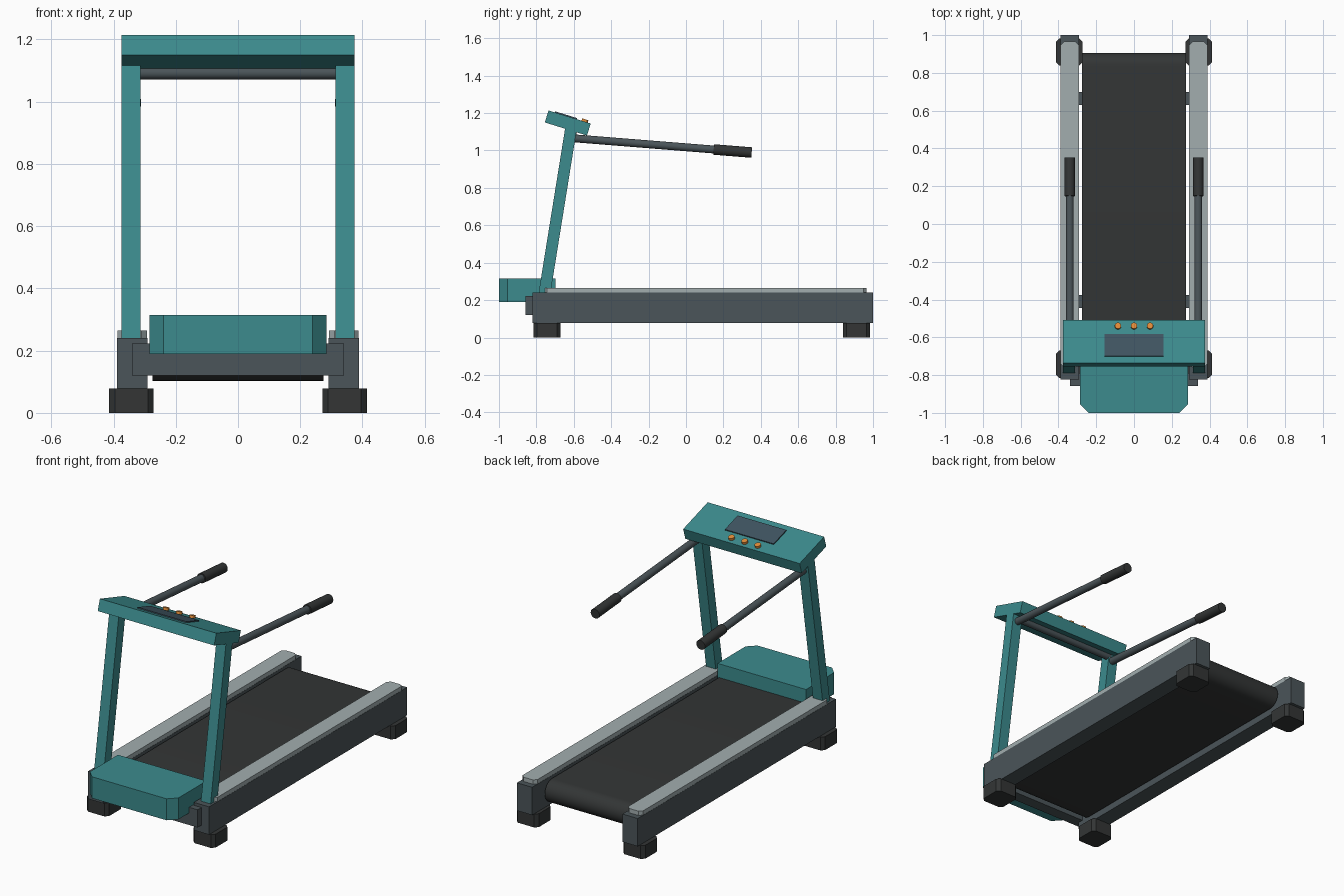
import bpy, bmesh, math
from mathutils import Vector, Matrix

if "Cube" in bpy.data.objects:
    bpy.data.objects.remove(bpy.data.objects["Cube"])


def mat(name, r, g, b):
    m = bpy.data.materials.new(name)
    m.diffuse_color = (r, g, b, 1)
    m.use_nodes = True
    m.node_tree.nodes["Principled BSDF"].inputs["Base Color"].default_value = m.diffuse_color
    return m


TEAL = mat("teal", 0.045, 0.26, 0.27)
FRAME = mat("frame_grey", 0.07, 0.09, 0.10)
RUBBER = mat("rubber", 0.033, 0.036, 0.036)
LIGHT = mat("light_grey", 0.36, 0.42, 0.43)
SCREEN = mat("screen", 0.05, 0.09, 0.12)
ORANGE = mat("orange", 0.75, 0.26, 0.04)


def finish(name, bm, material, smooth=False):
    bmesh.ops.recalc_face_normals(bm, faces=bm.faces)
    me = bpy.data.meshes.new(name)
    bm.to_mesh(me)
    bm.free()
    ob = bpy.data.objects.new(name, me)
    bpy.context.collection.objects.link(ob)
    me.materials.append(material)
    if smooth:
        bpy.ops.object.select_all(action='DESELECT')
        ob.select_set(True)
        bpy.context.view_layer.objects.active = ob
        bpy.ops.object.shade_smooth_by_angle(angle=math.radians(35))
    return ob


def prism(name, pts, axis, lo, hi, material, smooth=False):
    """Extrude a closed profile: xy points along z, or yz points along x."""
    bm = bmesh.new()
    place = (lambda p: (p[0], p[1], lo)) if axis == 'z' else (lambda p: (lo, p[0], p[1]))
    face = bm.faces.new([bm.verts.new(place(p)) for p in pts])
    new = bmesh.ops.extrude_face_region(bm, geom=[face])["geom"]
    step = (0, 0, hi - lo) if axis == 'z' else (hi - lo, 0, 0)
    bmesh.ops.translate(bm, vec=step, verts=[v for v in new if isinstance(v, bmesh.types.BMVert)])
    return finish(name, bm, material, smooth)


def chamfered(x0, x1, y0, y1, front, back):
    """Rectangle with cut corners, separate sizes for front and back."""
    f, b = front, back
    pts = [(x0 + f, y0), (x1 - f, y0), (x1, y0 + f), (x1, y1 - b),
           (x1 - b, y1), (x0 + b, y1), (x0, y1 - b), (x0, y0 + f)]
    return [p for i, p in enumerate(pts) if p != pts[i - 1]]


def box(name, x0, x1, y0, y1, z0, z1, material):
    return prism(name, [(x0, y0), (x1, y0), (x1, y1), (x0, y1)], 'z', z0, z1, material)


def rod(name, a, b, r, material, n=24):
    a, b = Vector(a), Vector(b)
    bm = bmesh.new()
    bmesh.ops.create_cone(bm, cap_ends=True, segments=n, radius1=r, radius2=r, depth=(b - a).length)
    turn = (b - a).to_track_quat('Z', 'Y').to_matrix().to_4x4()
    bmesh.ops.transform(bm, matrix=Matrix.Translation((a + b) / 2) @ turn, verts=bm.verts)
    return finish(name, bm, material, True)


# Running belt: capsule profile wrapped around both end rollers
R, ZC = 0.066, 0.169
belt = []
for yc, start in ((0.84, -90), (-0.71, 90)):
    for i in range(17):
        t = math.radians(start + i * 180 / 16)
        belt.append((yc + R * math.cos(t), ZC + R * math.sin(t)))
prism("running_belt", belt, 'x', -0.275, 0.275, RUBBER, True)

# Cross members of the base
box("front_crossmember", -0.34, 0.34, -0.857, -0.79, 0.12, 0.223, FRAME)
for y, tag in ((-0.41, "front"), (0.665, "rear")):
    box(tag + "_deck_brace", -0.32, 0.32, y - 0.034, y + 0.034, 0.13, 0.19, FRAME)

# Motor hood with cut front corners
prism("motor_hood", chamfered(-0.285, 0.285, -1.0, -0.697, 0.045, 0), 'z', 0.19, 0.315, TEAL)


# Handrail axis height at a given y
def hz(y):
    return 1.064 - 0.08 * (y + 0.585)


for s, side in ((-1, "left"), (1, "right")):
    # Side rails, foot strips and feet
    box(side + "_side_rail", s * 0.34 - 0.049, s * 0.34 + 0.049, -0.822, 1.0, 0.078, 0.24, FRAME)
    prism(side + "_foot_strip", chamfered(s * 0.34 - 0.048, s * 0.34 + 0.048, -0.76, 0.966, 0.018, 0.018),
          'z', 0.24, 0.265, LIGHT)
    for y, end in ((-0.743, "front"), (0.911, "rear")):
        prism(f"{side}_{end}_foot", chamfered(s * 0.343 - 0.071, s * 0.343 + 0.071, y - 0.072, y + 0.072, 0.018, 0.018),
              'z', 0, 0.078, RUBBER)
    # Leaning upright post
    post = [(-0.794, 0.2), (-0.731, 0.2), (-0.583, 1.12), (-0.646, 1.12)]
    prism(side + "_post", post, 'x', s * 0.344 - 0.031, s * 0.344 + 0.031, TEAL)
    # Handrail and grip
    x = s * 0.34
    rod(side + "_handrail", (x, -0.61, hz(-0.61)), (x, 0.2, hz(0.2)), 0.021, FRAME)
    rod(side + "_grip", (x, 0.148, hz(0.148)), (x, 0.351, hz(0.351)), 0.028, RUBBER)

# Bar joining the posts under the console
rod("console_bar", (-0.33, -0.605, 1.092), (0.33, -0.605, 1.092), 0.02, FRAME)

# Console, tilted towards the runner
TILT = math.radians(-17.2)
along = Vector((0, math.cos(TILT), math.sin(TILT)))
up = Vector((0, -math.sin(TILT), math.cos(TILT)))
corner = Vector((0, -0.735, 1.214))


def slab(u0, u1, h0, h1):
    """Profile in console space: u from the front edge, h above the top face."""
    pts = [corner + along * u + up * h for u, h in ((u0, h0), (u1, h0), (u1, h1), (u0, h1))]
    return [(p.y, p.z) for p in pts]


prism("console", slab(0, 0.236, -0.067, 0), 'x', -0.375, 0.375, TEAL)
prism("console_screen", slab(0.036, 0.158, -0.01, 0.006), 'x', -0.157, 0.157, SCREEN)

# Control buttons
for i, x in enumerate((-0.085, 0, 0.085)):
    base = corner + along * 0.202 + Vector((x, 0, 0))
    rod(f"button_{i + 1}", base - up * 0.005, base + up * 0.013, 0.017, ORANGE, 16)
